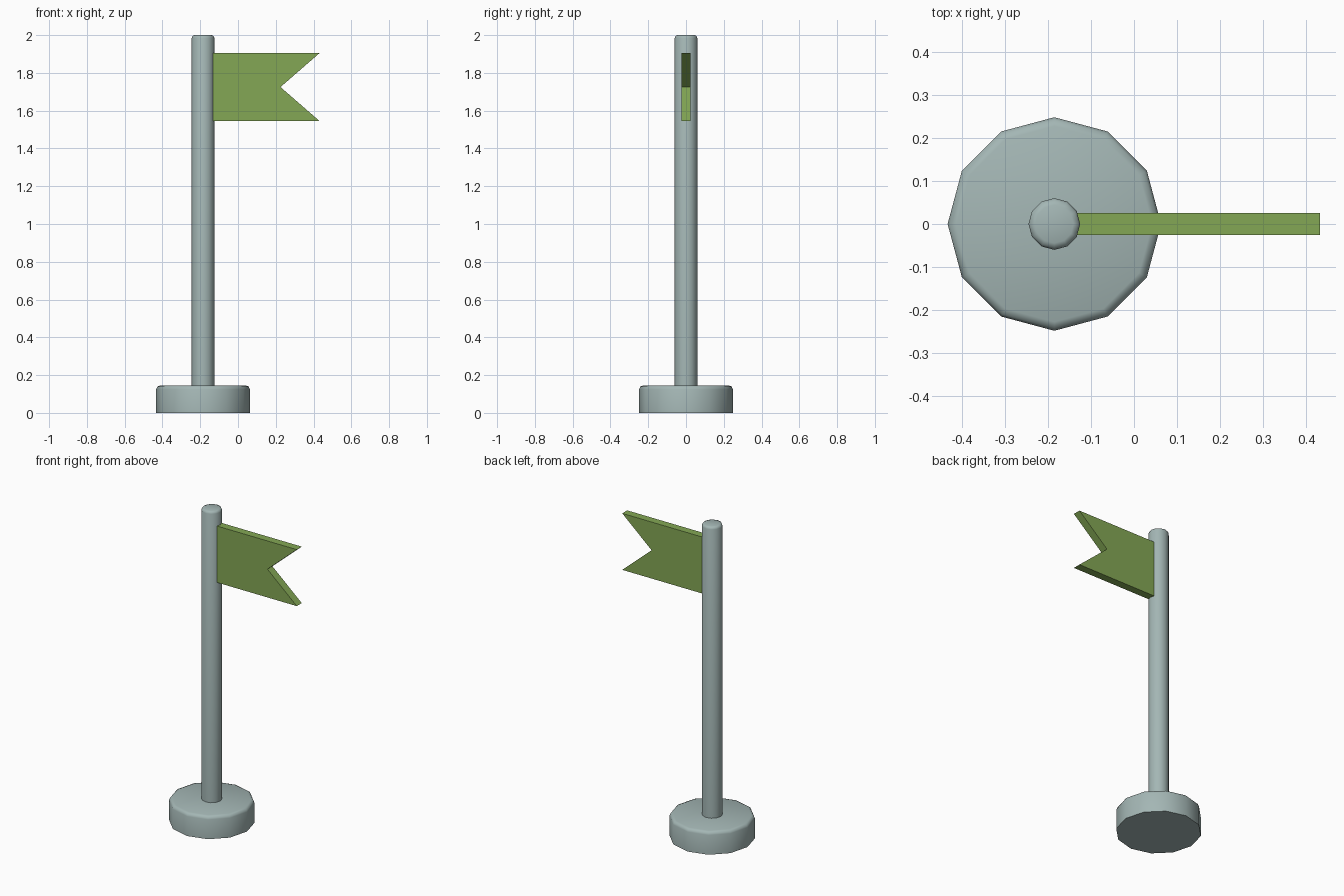
import bpy, bmesh, math

SIDES = 12
AXIS_X = -0.185


def material(name, rgb):
    mat = bpy.data.materials.new(name)
    mat.use_nodes = True
    mat.diffuse_color = (*rgb, 1)
    mat.node_tree.nodes["Principled BSDF"].inputs["Base Color"].default_value = (*rgb, 1)
    return mat


def make_object(name, bm, mat):
    bmesh.ops.recalc_face_normals(bm, faces=bm.faces)
    mesh = bpy.data.meshes.new(name)
    bm.to_mesh(mesh)
    bm.free()
    mesh.materials.append(mat)
    obj = bpy.data.objects.new(name, mesh)
    bpy.context.collection.objects.link(obj)
    return obj


def rounded_post(name, radius, bottom, top, bevel, mat):
    """Twelve-sided cylinder with a softened top rim."""
    bm = bmesh.new()
    bmesh.ops.create_cone(bm, cap_ends=True, segments=SIDES, radius1=radius,
                          radius2=radius, depth=top - bottom)
    bmesh.ops.translate(bm, verts=bm.verts, vec=(AXIS_X, 0, (top + bottom) / 2))
    middle = (top + bottom) / 2
    rim = [e for e in bm.edges if all(v.co.z > middle for v in e.verts)]
    bmesh.ops.bevel(bm, geom=rim, offset=bevel, segments=2, profile=0.5,
                    affect='EDGES')
    obj = make_object(name, bm, mat)
    bpy.ops.object.select_all(action='DESELECT')
    obj.select_set(True)
    bpy.context.view_layer.objects.active = obj
    bpy.ops.object.shade_smooth_by_angle(angle=math.radians(50))
    return obj


cube = bpy.data.objects.get("Cube")
if cube:
    bpy.data.objects.remove(cube, do_unlink=True)

grey = material("blue grey metal", (0.37, 0.47, 0.46))
green = material("leaf green", (0.23, 0.39, 0.09))

# Round foot and upright
rounded_post("base", 0.248, 0, 0.145, 0.02, grey)
rounded_post("pole", 0.06, 0.13, 2.0, 0.015, grey)

# Swallow-tailed flag, extruded from its outline
outline = [(-0.14, 1.545), (0.432, 1.545), (0.225, 1.725), (0.432, 1.905), (-0.14, 1.905)]
bm = bmesh.new()
face = bm.faces.new([bm.verts.new((x, -0.025, z)) for x, z in outline])
side = bmesh.ops.extrude_face_region(bm, geom=[face])
bmesh.ops.translate(bm, vec=(0, 0.05, 0),
                    verts=[g for g in side["geom"] if isinstance(g, bmesh.types.BMVert)])
make_object("flag", bm, green)
